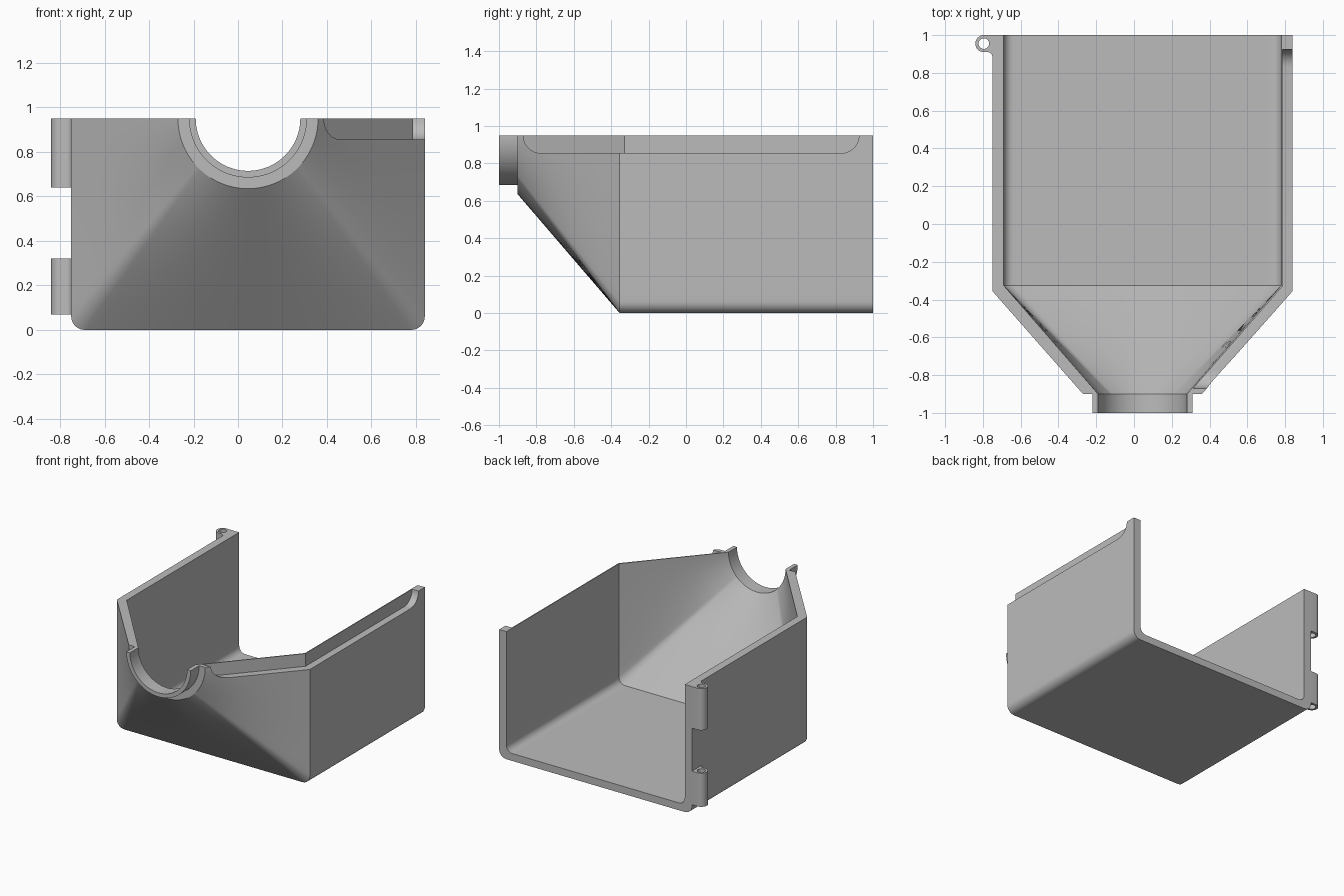
import bpy, bmesh
from math import sin, cos, pi, sqrt, radians

if "Cube" in bpy.data.objects:
    bpy.data.objects.remove(bpy.data.objects["Cube"], do_unlink=True)

CX, TOP = 0.045, 0.95          # centre line and rim height
SIDE, CORNER, BASE = 16, 6, 20  # samples along half a cross-section

grey = bpy.data.materials.new("plain grey")
grey.use_nodes = True
grey.diffuse_color = (0.5, 0.5, 0.5, 1)
grey.node_tree.nodes["Principled BSDF"].inputs["Base Color"].default_value = (0.5, 0.5, 0.5, 1)


def make_object(name, bm):
    bmesh.ops.recalc_face_normals(bm, faces=bm.faces)
    mesh = bpy.data.meshes.new(name)
    bm.to_mesh(mesh)
    bm.free()
    mesh.materials.append(grey)
    obj = bpy.data.objects.new(name, mesh)
    bpy.context.collection.objects.link(obj)
    return obj


def activate(obj):
    bpy.ops.object.select_all(action='DESELECT')
    obj.select_set(True)
    bpy.context.view_layer.objects.active = obj


def cut(obj, cutter):
    mod = obj.modifiers.new("cut", 'BOOLEAN')
    mod.operation, mod.solver, mod.object = 'DIFFERENCE', 'EXACT', cutter
    activate(obj)
    bpy.ops.object.modifier_apply(modifier=mod.name)
    bpy.data.objects.remove(cutter, do_unlink=True)


def smooth(obj):
    activate(obj)
    bpy.ops.object.shade_smooth_by_angle(angle=radians(25))


def mirrored(half):
    return [(CX - x, z) for x, z in half] + [(CX + x, z) for x, z in half[-2::-1]]


def trough(width, floor, r):
    """U section with rounded lower corners."""
    low = floor + r
    half = [(width, TOP + (low - TOP) * i / SIDE) for i in range(SIDE)]
    for i in range(CORNER):
        a = pi / 2 * i / CORNER
        half.append((width - r + r * cos(a), low - r * sin(a)))
    half += [((width - r) * (1 - i / BASE), floor) for i in range(BASE + 1)]
    return mirrored(half)


def half_round(r):
    """Semicircle sampled to match the trough section."""
    angles = [43 * i / SIDE for i in range(SIDE)]
    angles += [43 + 4 * i / CORNER for i in range(CORNER)]
    angles += [47 + 43 * i / BASE for i in range(BASE + 1)]
    return mirrored([(r * cos(radians(a)), TOP - r * sin(radians(a))) for a in angles])


def blend(sec_a, ya, sec_b, yb, steps=6):
    """Straight loft between two sections, without its end rings."""
    rings = []
    for k in range(1, steps):
        t = k / steps
        rings.append(([(a[0] + (b[0] - a[0]) * t, a[1] + (b[1] - a[1]) * t)
                       for a, b in zip(sec_a, sec_b)], ya + (yb - ya) * t))
    return rings


# Hopper body: rings run along the outside, round the collar and back inside
outer, inner = trough(0.795, 0, 0.06), trough(0.735, 0.055, 0.05)
mouth_out, mouth_in, collar = half_round(0.315), half_round(0.235), half_round(0.265)
rings = [(outer, 1), (outer, -0.355)]
rings += blend(outer, -0.355, mouth_out, -0.9)
rings += [(mouth_out, -0.9), (collar, -0.9), (collar, -1), (mouth_in, -1), (mouth_in, -0.9)]
rings += blend(mouth_in, -0.9, inner, -0.325)
rings += [(inner, -0.325), (inner, 1)]
bm = bmesh.new()
grid = [[bm.verts.new((x, y, z)) for x, z in sec] for sec, y in rings]
for ring, after in zip(grid, grid[1:] + grid[:1]):
    for i in range(len(ring) - 1):
        bm.faces.new((ring[i], ring[i + 1], after[i + 1], after[i]))
for end in (0, -1):
    bm.faces.new([ring[end] for ring in grid])
body = make_object("hopper_body", bm)

# Rebate along the left rim, leaving a thin inner lip
R, Y0, Y1 = 0.095, -0.87, 0.925
lip = 0.787
stations = []
for i in range(9):
    a = pi / 2 * i / 8
    stations.append((Y0 + R * (1 - cos(a)), TOP - R * sin(a)))
stations = stations + [(-0.33, TOP - R)] + [(Y0 + Y1 - y, z) for y, z in stations[::-1]]
bm = bmesh.new()
loops = []
for y, z in stations:
    x = lip if y >= -0.33 else lip + (y + 0.33) * (lip - 0.288) / 0.57
    loops.append([bm.verts.new(p) for p in ((x, y, z), (1, y, z), (1, y, 1.1), (x, y, 1.1))])
for a, b in zip(loops, loops[1:]):
    for i in range(4):
        j = (i + 1) % 4
        bm.faces.new((a[i], a[j], b[j], b[i]))
bm.faces.new(loops[0])
bm.faces.new(loops[-1])
cut(body, make_object("rebate_cutter", bm))
smooth(body)


# Hinge knuckles on the right wall
def knuckle(name, z0, z1):
    hx, hy, r = -0.795, 0.955, 0.045
    outline = [(hx + r * cos(a), hy + r * sin(a))
               for a in (pi / 2 + pi * i / 16 for i in range(17))]
    f = 0.025
    outline += [(-0.75 - f + f * sin(a), hy - r - f + f * cos(a))
                for a in (pi / 2 * i / 6 for i in range(7))]
    outline.append((-0.75, 1))
    bm = bmesh.new()
    face = bm.faces.new([bm.verts.new((x, y, z0)) for x, y in outline])
    ext = bmesh.ops.extrude_face_region(bm, geom=[face])["geom"]
    bmesh.ops.translate(bm, vec=(0, 0, z1 - z0),
                        verts=[v for v in ext if isinstance(v, bmesh.types.BMVert)])
    obj = make_object(name, bm)
    hole = bmesh.new()
    bmesh.ops.create_cone(hole, cap_ends=True, segments=28, radius1=0.028,
                          radius2=0.028, depth=2)
    bmesh.ops.translate(hole, vec=(hx, hy, 0.5), verts=hole.verts)
    cut(obj, make_object("pin_hole_cutter", hole))
    smooth(obj)


knuckle("upper_hinge_knuckle", 0.64, TOP)
knuckle("lower_hinge_knuckle", 0.07, 0.32)
